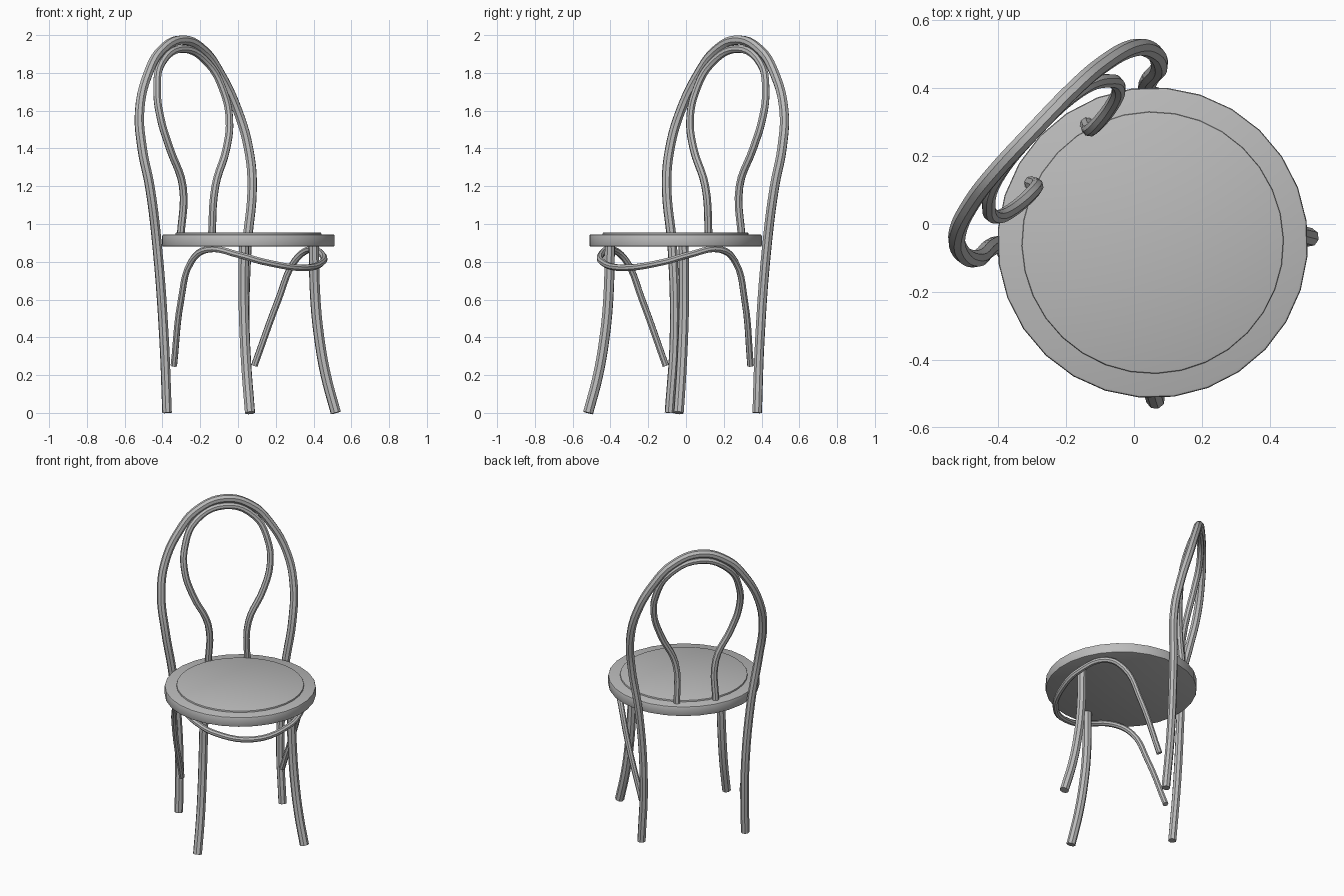
import bpy
import bmesh
from math import radians, sin, cos
from mathutils import Matrix

cube = bpy.data.objects.get("Cube")
if cube:
    bpy.data.objects.remove(cube, do_unlink=True)

# One grey finish for the whole chair
grey = bpy.data.materials.new("matte grey")
grey.use_nodes = True
GREY = (0.5, 0.5, 0.5, 1)
grey.diffuse_color = GREY
grey.node_tree.nodes["Principled BSDF"].inputs["Base Color"].default_value = GREY

# The chair is designed facing -y, then turned about the seat centre
PLACE = Matrix.Translation((0.055, -0.055, 0)) @ Matrix.Rotation(radians(46.5), 4, 'Z')


def finish(name, mesh):
    mesh.materials.clear()
    mesh.materials.append(grey)
    obj = bpy.data.objects.new(name, mesh)
    bpy.context.collection.objects.link(obj)
    obj.matrix_world = PLACE
    bpy.ops.object.select_all(action='DESELECT')
    obj.select_set(True)
    bpy.context.view_layer.objects.active = obj
    bpy.ops.object.shade_smooth_by_angle(angle=radians(40))


def tube(name, points, radius):
    """Bent round rod through the points, with capped ends."""
    curve = bpy.data.curves.new(name, 'CURVE')
    curve.dimensions = '3D'
    curve.bevel_depth = radius
    curve.bevel_resolution = 2
    curve.resolution_u = 5
    curve.use_fill_caps = True
    spline = curve.splines.new('BEZIER')
    spline.bezier_points.add(len(points) - 1)
    for knot, p in zip(spline.bezier_points, points):
        knot.co = p
        knot.handle_left_type = knot.handle_right_type = 'AUTO'
    rod = bpy.data.objects.new(name + "_path", curve)
    bpy.context.collection.objects.link(rod)
    bpy.context.view_layer.update()
    graph = bpy.context.evaluated_depsgraph_get()
    mesh = bpy.data.meshes.new_from_object(rod.evaluated_get(graph))
    bpy.data.objects.remove(rod, do_unlink=True)
    finish(name, mesh)


def mirrored(half):
    """Complete a path whose last point lies on the centre plane."""
    return half + [(-x, y, z) for x, y, z in reversed(half[:-1])]


def disc(name, radius, low, high, bevel, sides):
    bm = bmesh.new()
    bmesh.ops.create_cone(bm, cap_ends=True, segments=sides, radius1=radius,
                          radius2=radius, depth=high - low,
                          matrix=Matrix.Translation((0, 0, (low + high) / 2)))
    rims = [e for e in bm.edges if abs(e.verts[0].co.z - e.verts[1].co.z) < 1e-4]
    bmesh.ops.bevel(bm, geom=rims, offset=bevel, segments=2, profile=0.5,
                    affect='EDGES')
    mesh = bpy.data.meshes.new(name)
    bm.to_mesh(mesh)
    bm.free()
    finish(name, mesh)


# Seat ring and the slightly raised panel in it
disc("seat", 0.458, 0.88, 0.945, 0.008, 28)
disc("seat_panel", 0.386, 0.93, 0.955, 0.005, 32)

# Back legs and outer back arch in one bent rod
tube("back_legs_and_arch", mirrored([
    (0.32, 0.29, 0), (0.312, 0.32, 0.4), (0.345, 0.338, 0.88),
    (0.394, 0.346, 1.2), (0.409, 0.387, 1.4), (0.377, 0.436, 1.6),
    (0.275, 0.469, 1.8), (0.168, 0.48, 1.915), (0, 0.482, 1.974)]), 0.026)

# Inner back loop
tube("inner_back_loop", mirrored([
    (0.12, 0.382, 0.92), (0.125, 0.36, 1.2), (0.218, 0.367, 1.4),
    (0.263, 0.388, 1.55), (0.256, 0.423, 1.7), (0.18, 0.464, 1.85),
    (0, 0.478, 1.927)]), 0.021)

# Splayed front legs
for side, label in ((1, "left"), (-1, "right")):
    tube("front_leg_" + label, [
        (side * 0.33, -0.325, 0), (side * 0.303, -0.277, 0.2),
        (side * 0.286, -0.245, 0.4), (side * 0.276, -0.227, 0.6),
        (side * 0.268, -0.222, 0.9)], 0.028)

# Brace hoop wrapping under the seat: angle from the front, height
hoop = [(129, 0.25), (110, 0.6), (96, 0.8), (80, 0.865), (53, 0.835),
        (35, 0.8), (0, 0.768)]
tube("brace_hoop", mirrored([
    (0.398 * sin(radians(a)), -0.398 * cos(radians(a)), z) for a, z in hoop]), 0.018)
